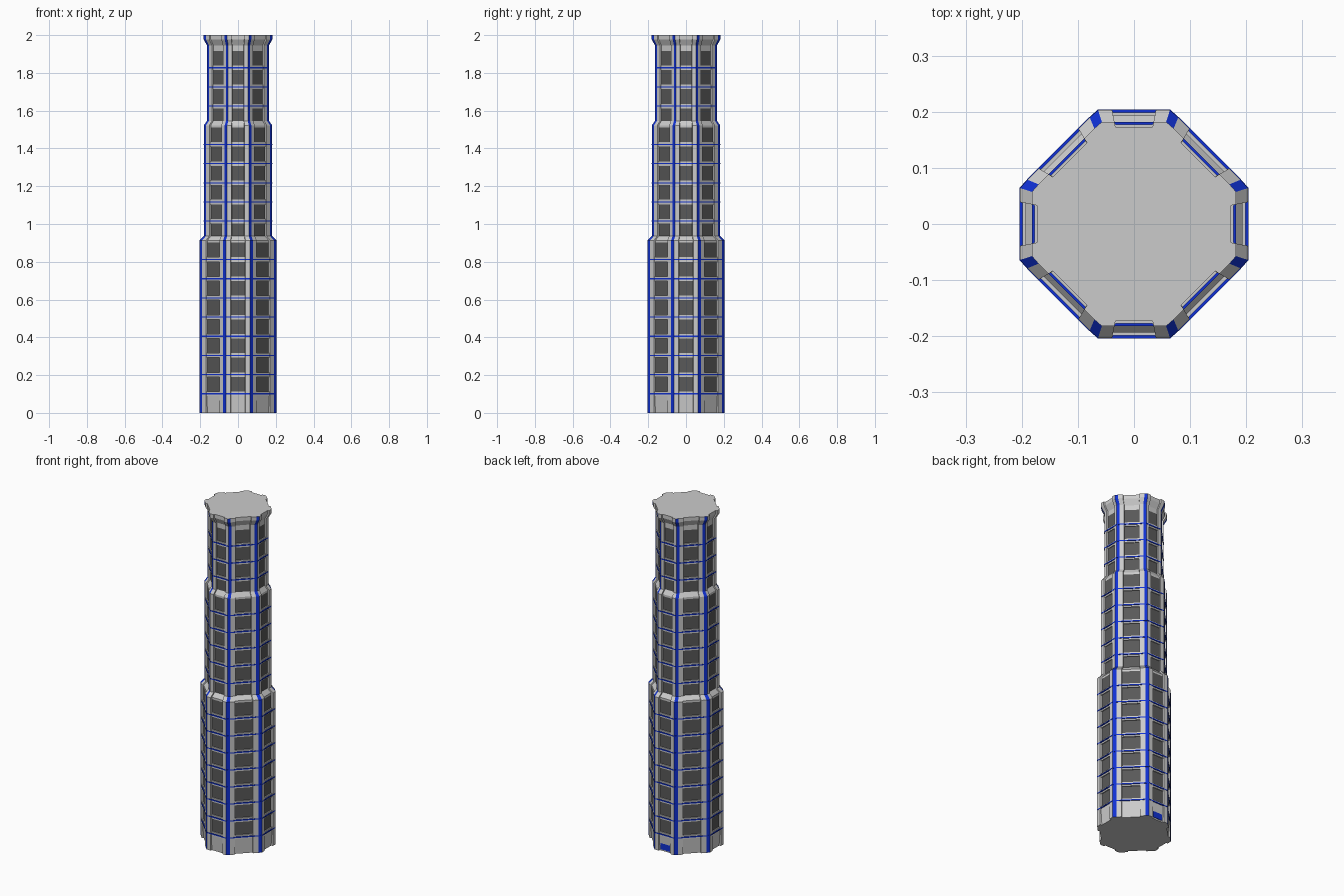
import bpy, bmesh, math
from mathutils import Vector

if "Cube" in bpy.data.objects:
    bpy.data.objects.remove(bpy.data.objects["Cube"])


def material(name, col):
    m = bpy.data.materials.new(name)
    m.diffuse_color = (*col, 1)
    m.use_nodes = True
    m.node_tree.nodes["Principled BSDF"].inputs["Base Color"].default_value = m.diffuse_color
    return m


LIGHT = material("light concrete", (0.6, 0.6, 0.6))
DARK = material("dark window", (0.1, 0.1, 0.1))
BLUE = material("blue trim", (0.005, 0.03, 0.65))

R = 0.203                 # reference half width
PITCH = 0.1015            # storey height
# (distance from axis, half width, half recess width) of straight and diagonal sides
SIDES = [(0.203, 0.064, 0.039), (0.190, 0.0785, 0.050)]


def section(a, depth=None):
    """Outline points; six per side with a recess, or two per side without."""
    s, pts = a / R, []
    for k in range(8):
        ap, w, r = SIDES[k % 2]
        ang = -math.pi / 2 + k * math.pi / 4
        out = Vector((math.cos(ang), math.sin(ang)))
        tan = Vector((-out.y, out.x))
        if depth is None:
            prof = [(-w, 0), (w, 0)]
        else:
            prof = [(-w, 0), (-r, 0), (-r + .002, depth), (r - .002, depth), (r, 0), (w, 0)]
        pts += [(out * (ap - d) + tan * t) * s for t, d in prof]
    return pts


def loft(name, rings, mats, rule):
    """Skin a stack of (z, outline) rings; rule(segment, column) gives the material."""
    bm = bmesh.new()
    rows = [[bm.verts.new((p.x, p.y, z)) for p in pts] for z, pts in rings]
    n = len(rows[0])
    for i in range(len(rows) - 1):
        for j in range(n):
            k = (j + 1) % n
            f = bm.faces.new((rows[i][j], rows[i][k], rows[i + 1][k], rows[i + 1][j]))
            f.material_index = rule(i, j)
    bm.faces.new(rows[0][::-1])
    bm.faces.new(rows[-1])
    me = bpy.data.meshes.new(name)
    bm.to_mesh(me)
    bm.free()
    for m in mats:
        me.materials.append(m)
    ob = bpy.data.objects.new(name, me)
    bpy.context.collection.objects.link(ob)
    return ob


# Tower shaft: three stepped tiers with recessed windows between lintels
DEEP, SHALLOW, H = 0.010, 0.004, 0.012
tiers = [(0, 9, 0.203), (9, 15, 0.181), (15, 19, 0.164)]   # first storey, last storey, half width
rings, windows, bands = [(0, section(R, DEEP))], set(), []
for first, last, a in tiers:
    for k in range(first, last):
        z0, z1 = k * PITCH + H, (k + 1) * PITCH - H
        if k == first and k > 0:
            z0 += 0.012                     # foot of tier above the sloped ledge
        if k > first or k == 0:             # lintel
            if k > 0:
                bands.append((k * PITCH, a))
                rings += [(k * PITCH - H, section(a, SHALLOW)), (z0, section(a, SHALLOW))]
        if k > 0:
            rings.append((z0, section(a, DEEP)))
            windows.add(len(rings) - 1)
            rings.append((z1, section(a, DEEP)))
    rings.append((last * PITCH, section(a, DEEP)))          # top edge of tier
# Flared cap
rings += [(1.945, section(0.164, DEEP)), (1.978, section(0.182, DEEP)), (2.0, section(0.182, DEEP))]


def shaft_colour(i, j):
    if j % 6 == 5:
        return 2                            # chamfered corner
    return 1 if j % 6 == 2 and i in windows else 0


loft("tower_shaft", rings, [LIGHT, DARK, BLUE], shaft_colour)

# Thin blue storey bands
for n, (z, a) in enumerate(bands):
    pts = section(a + 0.001)
    loft(f"storey_band_{n + 1}", [(z - .003, pts), (z + .003, pts)], [BLUE], lambda i, j: 0)

# Door plate in the base recess at the back
door = [(-.03, .0), (.03, .0), (.03, .055), (.018, .07), (-.018, .07), (-.03, .055)]
bm = bmesh.new()
f = bm.faces.new([bm.verts.new((x, 0.192, z + .008)) for x, z in door])
ext = bmesh.ops.extrude_face_region(bm, geom=[f])
bmesh.ops.translate(bm, vec=(0, .004, 0),
                    verts=[v for v in ext["geom"] if isinstance(v, bmesh.types.BMVert)])
bmesh.ops.recalc_face_normals(bm, faces=bm.faces)
me = bpy.data.meshes.new("back_door")
bm.to_mesh(me)
bm.free()
me.materials.append(BLUE)
bpy.context.collection.objects.link(bpy.data.objects.new("back_door", me))
